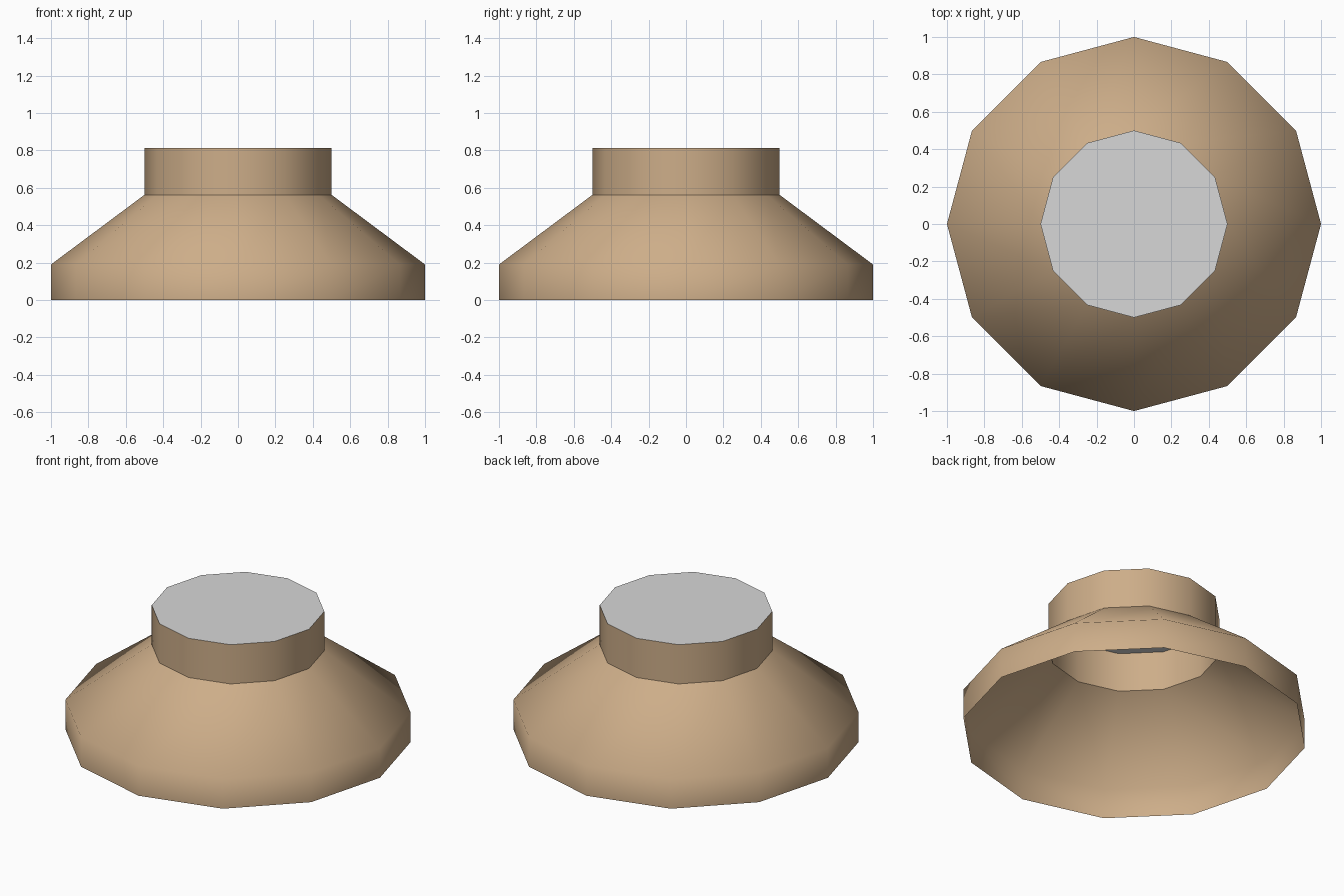
import bpy
import bmesh
from math import cos, sin, tau

SIDES = 12

cube = bpy.data.objects.get("Cube")
if cube:
    bpy.data.objects.remove(cube, do_unlink=True)


def make_material(name, color):
    mat = bpy.data.materials.new(name)
    mat.use_nodes = True
    mat.diffuse_color = color
    mat.node_tree.nodes["Principled BSDF"].inputs["Base Color"].default_value = color
    return mat


def ring(bm, radius, z):
    return [bm.verts.new((radius * cos(tau * i / SIDES), radius * sin(tau * i / SIDES), z))
            for i in range(SIDES)]


def finish(name, bm, mat, smooth):
    mesh = bpy.data.meshes.new(name)
    for face in bm.faces:
        face.smooth = smooth
    bm.to_mesh(mesh)
    bm.free()
    mesh.materials.append(mat)
    obj = bpy.data.objects.new(name, mesh)
    bpy.context.collection.objects.link(obj)
    return obj


def shell(name, profile, mat):
    """Open, smooth-shaded wall through (radius, z) points, bottom to top."""
    bm = bmesh.new()
    rings = [ring(bm, r, z) for r, z in profile]
    for low, high in zip(rings, rings[1:]):
        for i in range(SIDES):
            j = (i + 1) % SIDES
            bm.faces.new((low[i], low[j], high[j], high[i]))
    return finish(name, bm, mat, True)


tan = make_material("warm tan", (0.61, 0.42, 0.25, 1))
grey = make_material("light grey", (0.68, 0.68, 0.68, 1))

# Flared hood, open underneath, with a short upright rim
shell("hood", [(1, 0), (1, 0.19), (0.5, 0.5625)], tan)

# Upright neck, open into the hood
shell("neck", [(0.5, 0.5625), (0.5, 0.8125)], tan)

# Flat lid closing the neck
bm = bmesh.new()
bm.faces.new(ring(bm, 0.5, 0.8125))
finish("lid", bm, grey, False)
